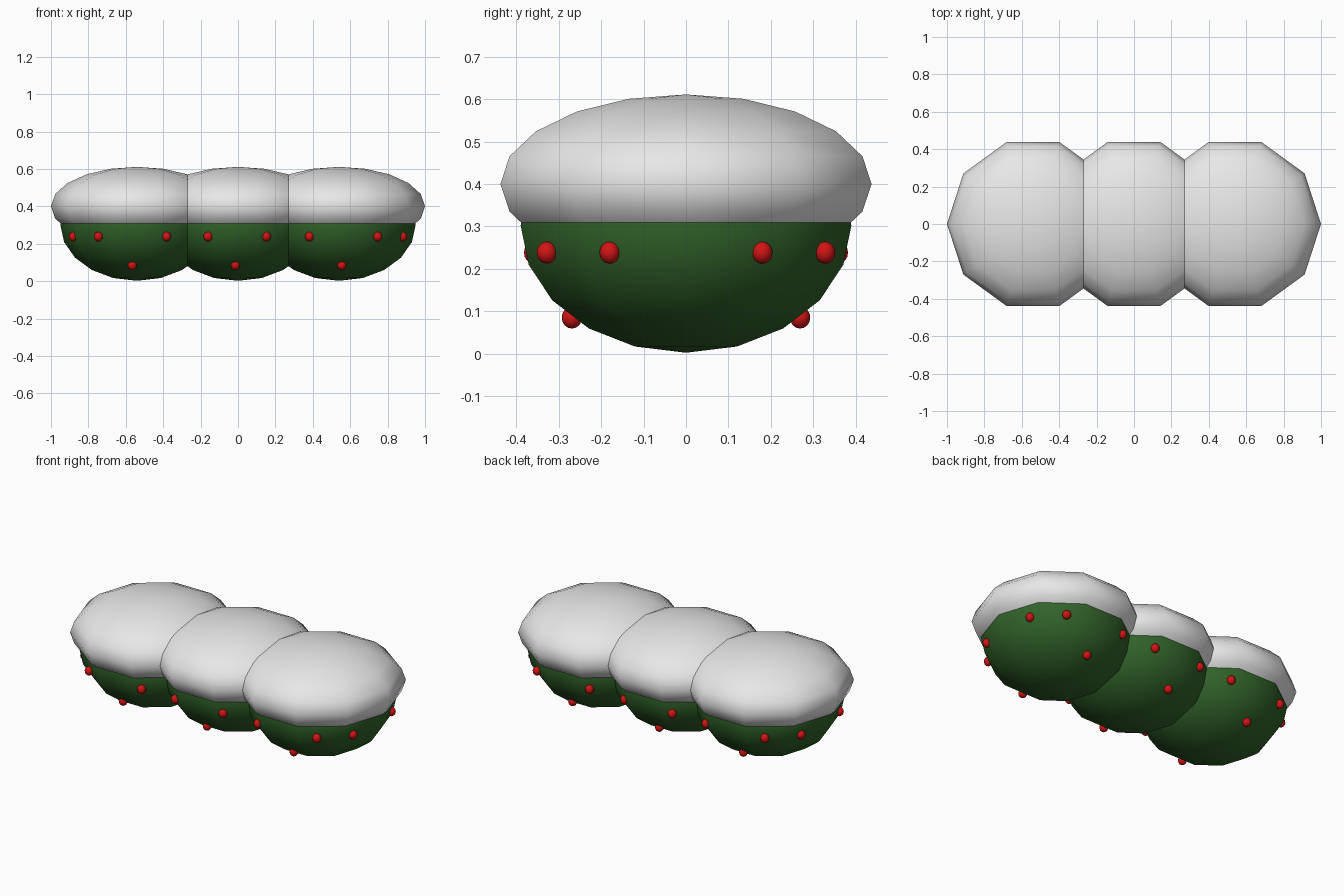
import bpy, bmesh, math
from mathutils import Matrix

if "Cube" in bpy.data.objects:
    bpy.data.objects.remove(bpy.data.objects["Cube"])


def material(name, rgb):
    m = bpy.data.materials.new(name)
    m.diffuse_color = (*rgb, 1)
    m.use_nodes = True
    m.node_tree.nodes["Principled BSDF"].inputs["Base Color"].default_value = m.diffuse_color
    return m


LEAF = material("leaf green", (0.03, 0.125, 0.022))
SNOW = material("snow white", (0.8, 0.8, 0.8))
BERRY = material("berry red", (0.64, 0.007, 0.007))


def ellipsoid(bm, center, radius, height, segments, rings):
    # quarter turn puts corners on the x axis
    mat = (Matrix.Translation(center) @ Matrix.Diagonal((radius, radius, height, 1))
           @ Matrix.Rotation(math.pi / 2, 4, 'Z'))
    bmesh.ops.create_uvsphere(bm, u_segments=segments, v_segments=rings, radius=1, matrix=mat)


def finish(bm, name, mat):
    for f in bm.faces:
        f.smooth = True
    me = bpy.data.meshes.new(name)
    bm.to_mesh(me)
    bm.free()
    me.materials.append(mat)
    ob = bpy.data.objects.new(name, me)
    bpy.context.collection.objects.link(ob)


# berry spots per bush: (x, y distance) on the upper ring, mirrored front to back
end_ring = [(0.34, 0.18), (0.207, 0.328), (-0.158, 0.358)]
bushes = [
    ("left", -0.54, [(-x, y) for x, y in end_ring], -0.025),
    ("middle", 0.0, [(-0.16, 0.358), (0.152, 0.358)], -0.014),
    ("right", 0.54, end_ring, 0.015),
]

for side, cx, ring, low_x in bushes:
    # leafy body
    bm = bmesh.new()
    ellipsoid(bm, (cx, 0, 0.302), 0.41, 0.3, 10, 10)
    finish(bm, side + "_bush", LEAF)

    # snow cap swallowing the upper half
    bm = bmesh.new()
    ellipsoid(bm, (cx, 0, 0.4), 0.46, 0.211, 10, 10)
    finish(bm, side + "_snow_cap", SNOW)

    # berries: upper ring plus one low berry, front and back
    bm = bmesh.new()
    for x, y, z in [(x, y, 0.238) for x, y in ring] + [(low_x, 0.269, 0.085)]:
        for s in (-1, 1):
            ellipsoid(bm, (cx + x, s * y, z), 0.024, 0.026, 12, 8)
    finish(bm, side + "_berries", BERRY)
